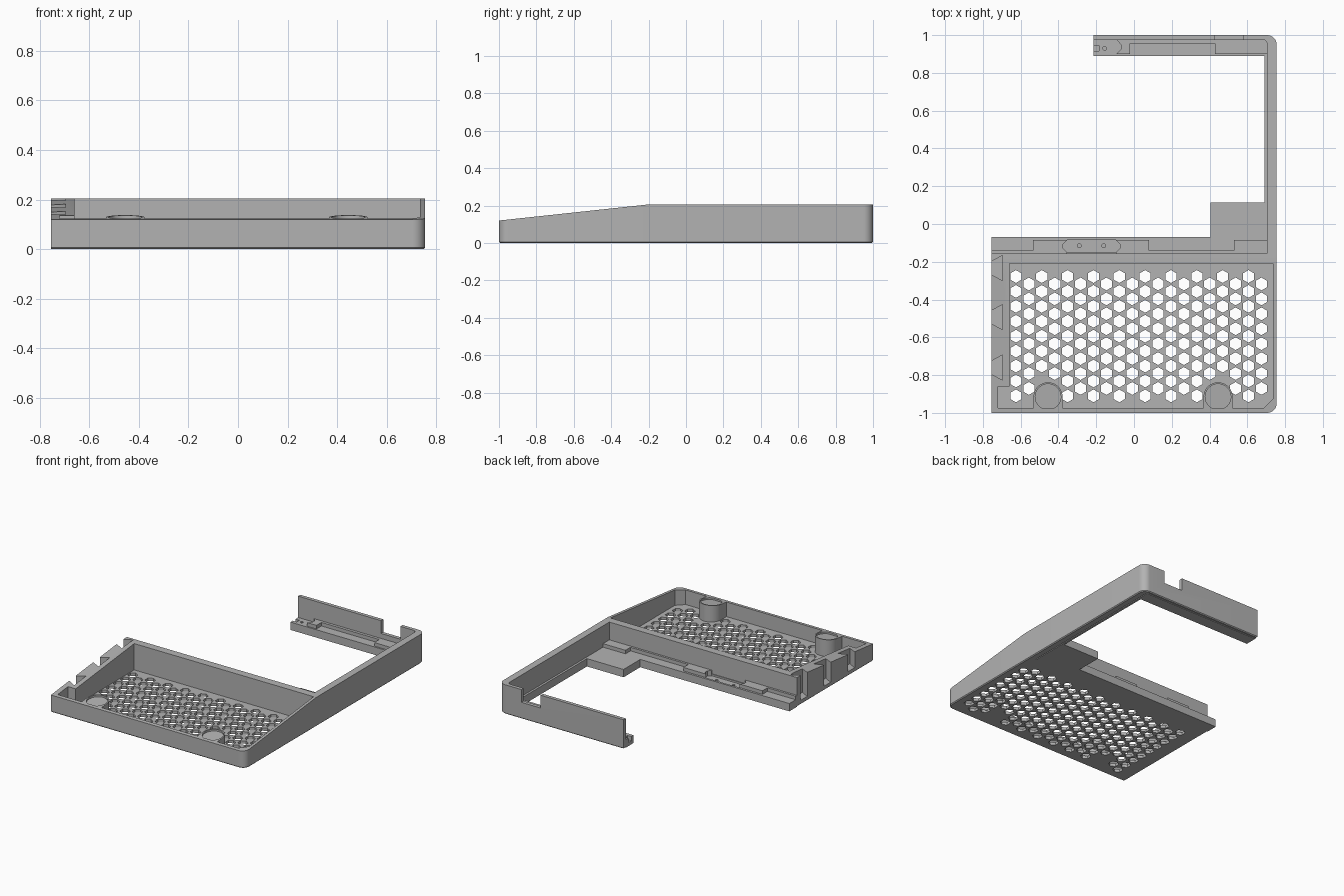
import bpy, bmesh, math

if "Cube" in bpy.data.objects:
    bpy.data.objects.remove(bpy.data.objects["Cube"])

H, LOW, HIGH, FLOOR = 0.205, 0.055, 0.08, 0.02
grey = bpy.data.materials.new("matte grey")
grey.diffuse_color = (0.45, 0.45, 0.45, 1)
grey.use_nodes = True
grey.node_tree.nodes["Principled BSDF"].inputs["Base Color"].default_value = grey.diffuse_color


def new_object(name, bm):
    bmesh.ops.recalc_face_normals(bm, faces=bm.faces)
    me = bpy.data.meshes.new(name)
    bm.to_mesh(me)
    bm.free()
    ob = bpy.data.objects.new(name, me)
    bpy.context.collection.objects.link(ob)
    me.materials.append(grey)
    return ob


def add_prism(bm, pts, z0, z1):
    lo = [bm.verts.new((x, y, z0)) for x, y in pts]
    hi = [bm.verts.new((x, y, z1)) for x, y in pts]
    bm.faces.new(lo[::-1])
    bm.faces.new(hi)
    n = len(pts)
    for i in range(n):
        j = (i + 1) % n
        bm.faces.new((lo[i], lo[j], hi[j], hi[i]))


def prisms(name, outlines, z0, z1):
    bm = bmesh.new()
    for pts in outlines:
        add_prism(bm, pts, z0, z1)
    return new_object(name, bm)


def rect(x0, x1, y0, y1):
    return [(x0, y0), (x1, y0), (x1, y1), (x0, y1)]


def arc(cx, cy, r, a0, a1, n):
    return [(cx + r * math.cos(math.radians(a0 + (a1 - a0) * i / n)),
             cy + r * math.sin(math.radians(a0 + (a1 - a0) * i / n))) for i in range(n + 1)]


def ngon(cx, cy, r, n, start=0):
    return arc(cx, cy, r, start, start + 360, n)[:-1]


def slope_z(y):
    return 0.12 + (y + 1) * 0.085 / 0.79


def slope_cutter(drop=0.0):
    # wedge above the inclined top edge
    bm = bmesh.new()
    add_prism(bm, [(-1.1, slope_z(-1.1) - drop), (-0.21, H - drop),
                   (-0.21, 0.5), (-1.1, 0.5)], -1, 1)
    for v in bm.verts:
        y, z, x = v.co
        v.co = (x, y, z)
    return new_object("slope_cutter", bm)


def carve(ob, cutter, op='DIFFERENCE'):
    m = ob.modifiers.new("cut", 'BOOLEAN')
    m.operation, m.solver, m.object = op, 'EXACT', cutter
    bpy.context.view_layer.objects.active = ob
    bpy.ops.object.modifier_apply(modifier=m.name)
    bpy.data.objects.remove(cutter)


def chamfer_base(ob):
    bm = bmesh.new()
    bm.from_mesh(ob.data)
    edges = [e for e in bm.edges if all(v.co.z < 1e-5 for v in e.verts)
             and not all(abs(v.co.y + 0.155) < 1e-4 for v in e.verts)]
    bmesh.ops.bevel(bm, geom=edges, offset=0.006, segments=1, affect='EDGES')
    bm.to_mesh(ob.data)
    bm.free()


# front tray: outer block with rounded right corner
tray = prisms("tray", [[(-0.755, -1)] + arc(0.705, -0.95, 0.05, -90, 0, 10)
                       + [(0.755, -0.155), (-0.755, -0.155)]], 0, H)
chamfer_base(tray)
carve(tray, slope_cutter())

# tray cavity
carve(tray, prisms("cavity", [[(-0.72, -0.975), (0.685, -0.975), (0.735, -0.925), (0.735, -0.21),
                               (-0.66, -0.21), (-0.66, -0.86), (-0.72, -0.86)]], FLOOR, 0.4))

# hexagonal vents
holes = []
for c in range(20):
    x = -0.625 + c * 0.0684
    for r in range(9 - c % 2):
        y = -0.278 - 0.079 * r - 0.0395 * (c % 2)
        if min(math.hypot(x - fx, y + 0.915) for fx in (-0.455, 0.445)) > 0.1:
            holes.append(ngon(x, y, 0.034, 6, 30))
carve(tray, prisms("vents", holes, -0.1, 0.1))

# dovetail slots in the left side
slots = [[(-0.78, y - 0.037), (-0.75, y - 0.037), (-0.695, y - 0.067),
          (-0.695, y + 0.067), (-0.75, y + 0.037), (-0.78, y + 0.037)]
         for y in (-0.233, -0.493, -0.76)]
carve(tray, prisms("slots", slots, 0.03, 0.4))

# round foot sockets behind the front wall
sockets = []
for side, cx in (("left", -0.455), ("right", 0.445)):
    s = prisms(side + "_socket", [[(cx - 0.077, -0.978), (cx + 0.077, -0.978)]
                                  + arc(cx, -0.915, 0.077, 0, 180, 24)], FLOOR - 0.005, 0.3)
    carve(s, slope_cutter())
    # shallow inclined recess inside the rim
    plug = prisms("recess", [ngon(cx, -0.915, 0.068, 32)], 0.0, 0.4)
    keep = prisms("recess_floor", [rect(cx - 0.1, cx + 0.1, -1.05, -0.8)], -0.1, 0.4)
    carve(keep, slope_cutter(0.012))
    carve(plug, keep)
    carve(s, plug)
    sockets.append(s)

# right and back walls
walls = prisms("side_and_back_wall", [[(0.705, -0.155), (0.755, -0.155)]
                                      + arc(0.705, 0.95, 0.05, 0, 90, 10)
                                      + [(-0.215, 1), (-0.215, 0.975), (0.69, 0.975), (0.705, 0.96)]], 0, H)
chamfer_base(walls)
carve(walls, prisms("notch", [rect(0.43, 0.58, 0.9, 1.1)], 0.115, 0.4))

# low ledges around the opening
ledge = prisms("low_ledge", [[(-0.755, -0.155), (0.705, -0.155), (0.705, 0.975), (-0.215, 0.975),
                              (-0.215, 0.89), (0.69, 0.89), (0.69, 0.115), (0.405, 0.115),
                              (0.405, -0.07), (-0.755, -0.07)]], 0, LOW)
carve(ledge, prisms("pin_holes", [ngon(-0.29, -0.115, 0.01, 12), ngon(-0.16, -0.115, 0.01, 12),
                                  ngon(-0.155, 0.93, 0.01, 12),
                                  rect(-0.23, -0.185, 0.915, 0.945)], 0.025, 0.2))
# connector pocket
carve(ledge, prisms("pocket", [[(-0.355, -0.085), (-0.375, -0.105), (-0.375, -0.13), (-0.355, -0.15),
                                (-0.095, -0.15), (-0.075, -0.13), (-0.075, -0.105), (-0.095, -0.085)]],
                    LOW - 0.012, 0.3))

# raised supports on the ledges
front_support = prisms("front_support", [
    [(-0.755, -0.155), (-0.755, -0.14), (-0.535, -0.14), (-0.535, -0.085), (-0.355, -0.085),
     (-0.375, -0.105), (-0.375, -0.13), (-0.355, -0.15), (-0.355, -0.155)],
    [(-0.095, -0.155), (-0.095, -0.15), (-0.075, -0.13), (-0.075, -0.105), (-0.095, -0.085),
     (0.08, -0.085), (0.08, -0.14), (0.53, -0.14), (0.53, -0.085), (0.705, -0.085), (0.705, -0.155)],
], LOW, HIGH)
back_support = prisms("back_support", [
    [(-0.09, 0.975), (-0.07, 0.95), (-0.07, 0.925), (-0.095, 0.90), (-0.02, 0.90), (-0.02, 0.955),
     (0.43, 0.955), (0.43, 0.90), (0.705, 0.90), (0.705, 0.96), (0.69, 0.975)]], LOW, HIGH)

# smooth rounded corners, crisp edges
bpy.ops.object.select_all(action='DESELECT')
for ob in [tray, walls, ledge, front_support, back_support] + sockets:
    ob.select_set(True)
bpy.context.view_layer.objects.active = tray
bpy.ops.object.shade_smooth_by_angle(angle=math.radians(30))
